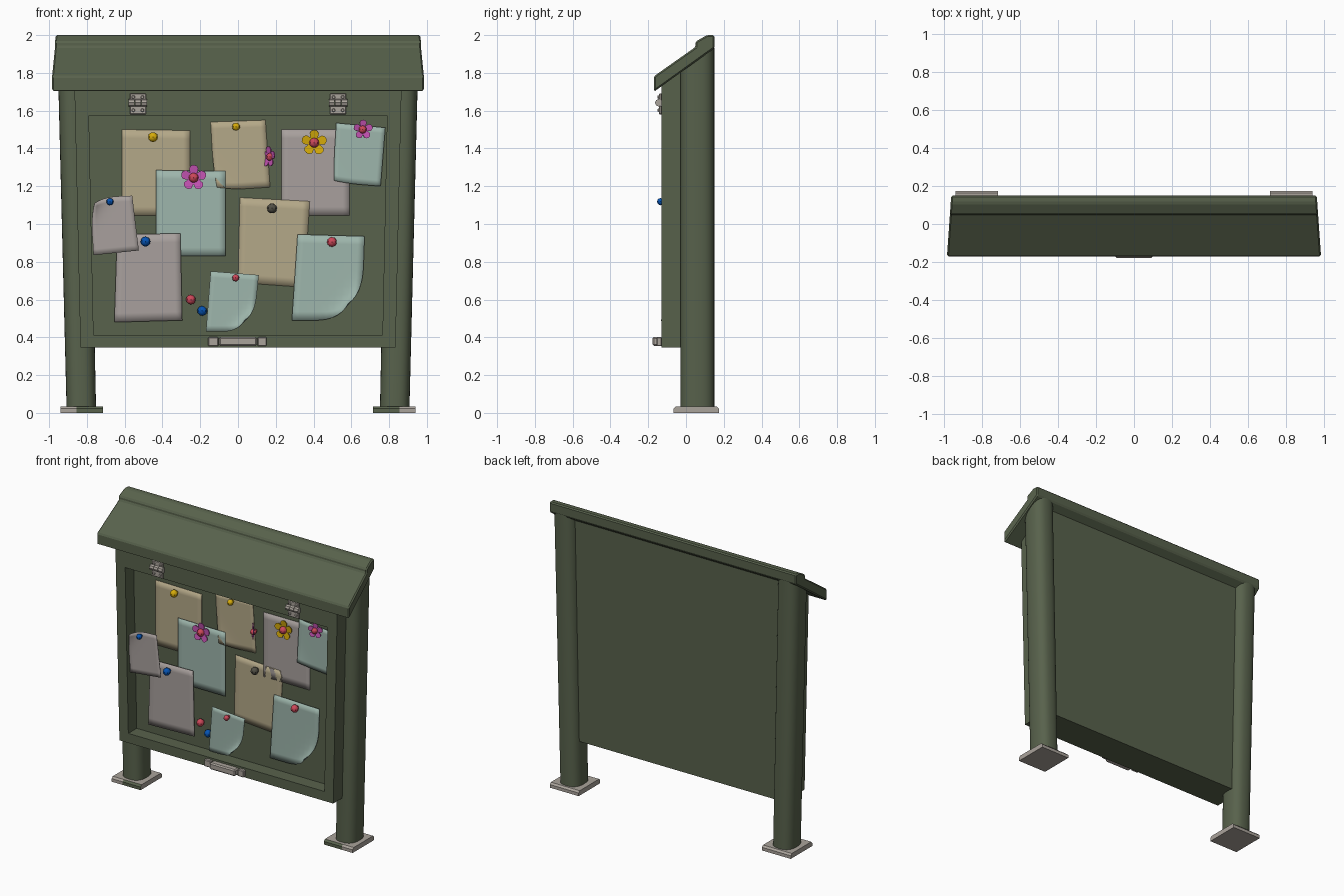
import bpy, bmesh, math
from mathutils import Matrix, Vector

if "Cube" in bpy.data.objects:
    bpy.data.objects.remove(bpy.data.objects["Cube"])


def mat(name, r, g, b):
    m = bpy.data.materials.new(name)
    m.diffuse_color = [((c / 255 + 0.055) / 1.055) ** 2.4 for c in (r, g, b)] + [1]
    m.use_nodes = True
    m.node_tree.nodes["Principled BSDF"].inputs["Base Color"].default_value = m.diffuse_color
    return m


GREEN = mat("painted_green", 88, 98, 76)
METAL = mat("grey_metal", 170, 163, 155)
TAN = mat("tan_paper", 180, 168, 136)
TEAL = mat("teal_paper", 158, 182, 172)
GREY = mat("grey_paper", 168, 160, 157)
YELLOW = mat("yellow", 215, 172, 10)
PINK = mat("pink", 200, 85, 182)
RED = mat("red", 205, 72, 90)
BLUE = mat("blue", 5, 84, 180)
DARK = mat("dark_grey", 82, 80, 70)


def finish(bm, name, *mats, smooth=False, taper=False, bevel=0):
    if taper:  # whole stand flares slightly outwards with height
        for v in bm.verts:
            v.co.x *= 1 + 0.028 * v.co.z
    bmesh.ops.recalc_face_normals(bm, faces=bm.faces)
    me = bpy.data.meshes.new(name)
    bm.to_mesh(me)
    bm.free()
    ob = bpy.data.objects.new(name, me)
    bpy.context.collection.objects.link(ob)
    for m in mats:
        me.materials.append(m)
    if bevel:
        b = ob.modifiers.new("bevel", "BEVEL")
        b.width, b.segments, b.limit_method = bevel, 1, "ANGLE"
    if smooth:
        bpy.ops.object.select_all(action="DESELECT")
        ob.select_set(True)
        bpy.context.view_layer.objects.active = ob
        bpy.ops.object.shade_smooth_by_angle(angle=math.radians(40))
    return ob


def prism(profile, x0, x1):
    """Extrude a (y, z) profile along x."""
    bm = bmesh.new()
    f = bm.faces.new([bm.verts.new((x0, y, z)) for y, z in profile])
    r = bmesh.ops.extrude_face_region(bm, geom=[f])
    for v in r["geom"]:
        if isinstance(v, bmesh.types.BMVert):
            v.co.x = x1
    bmesh.ops.recalc_face_normals(bm, faces=bm.faces)
    return bm


def box(name, m, x0, x1, y0, y1, z0, z1, bevel=0):
    bm = prism([(y0, z0), (y1, z0), (y1, z1), (y0, z1)], x0, x1)
    return finish(bm, name, m, bevel=bevel)


def roof_under(y):
    return 1.70 + 0.72 * (y + 0.17)


# Cabinet body with a recessed display opening
bm = prism([(-0.13, 0.345), (0.10, 0.345), (0.10, roof_under(0.10) + 0.01),
            (-0.13, roof_under(-0.13) + 0.01)], -0.826, 0.826)
front = min(bm.faces, key=lambda f: f.calc_center_median().y)
bmesh.ops.inset_individual(bm, faces=[front], thickness=0.07)
for v in front.verts:
    v.co.x = math.copysign(0.756, v.co.x)
    v.co.z = 1.575 if v.co.z > 1 else 0.412
r = bmesh.ops.extrude_discrete_faces(bm, faces=[front])
for v in r["faces"][0].verts:
    v.co.y = -0.036
finish(bm, "cabinet_body", GREEN, taper=True)

# Sloped roof with ridge cap, narrowing to the back
bm = prism([(-0.17, 1.70), (0.15, 1.93), (0.15, 2.0), (0.11, 2.0),
            (0.05, 1.965), (0.05, 1.937), (-0.17, 1.782)], -1, 1)
for v in bm.verts:
    v.co.x *= 0.985 - 0.07 * (v.co.y + 0.17)
finish(bm, "roof", GREEN, bevel=0.008)

for s, side in ((-1, "left"), (1, "right")):
    # Rounded post, top cut along the roof slope
    bm = bmesh.new()
    rings = [[], []]
    for i in range(32):
        a = math.tau * i / 32
        c, d = math.cos(a), math.sin(a)
        px = s * 0.829 + 0.078 * math.copysign(abs(c) ** 0.78, c)
        py = 0.06 + 0.09 * math.copysign(abs(d) ** 0.78, d)
        rings[0].append(bm.verts.new((px, py, 0.02)))
        rings[1].append(bm.verts.new((px, py, roof_under(py) + 0.005)))
    for i in range(32):
        j = (i + 1) % 32
        bm.faces.new((rings[0][i], rings[0][j], rings[1][j], rings[1][i]))
    for ring in rings:
        bm.faces.new(ring)
    finish(bm, side + "_post", GREEN, smooth=True, taper=True)

    # Foot plate: chamfered top, inner part of the front edge painted green
    bm = prism([(-0.065, 0), (0.175, 0), (0.175, 0.022), (0.163, 0.034),
                (-0.053, 0.034), (-0.065, 0.022)], s * 0.715, s * 0.94)
    bmesh.ops.bisect_plane(bm, geom=bm.verts[:] + bm.edges[:] + bm.faces[:],
                           plane_co=(s * 0.855, 0, 0), plane_no=(1, 0, 0))
    for f in bm.faces:
        f.material_index = int(f.normal.y < -0.5 and abs(f.calc_center_median().x) < 0.855)
    finish(bm, side + "_foot_plate", METAL, GREEN)

    # Hinge: two leaves, knuckle and screws
    hx = s * 0.53
    for k, (z0, z1) in enumerate(((1.58, 1.625), (1.652, 1.692))):
        box(f"{side}_hinge_leaf_{k}", METAL, hx - 0.043, hx + 0.043, -0.143, -0.128, z0, z1, 0.004)
        for dx in (-0.024, 0.024):
            bm = bmesh.new()
            bmesh.ops.create_cone(bm, cap_ends=True, segments=8, radius1=0.010, radius2=0.007, depth=0.01,
                                  matrix=Matrix.Translation((hx + dx, -0.146, (z0 + z1) / 2)) @ Matrix.Rotation(math.pi / 2, 4, "X"))
            finish(bm, f"{side}_hinge_screw", METAL)
    for k in (-1, 0, 1):
        bm = bmesh.new()
        bmesh.ops.create_cone(bm, cap_ends=True, segments=8, radius1=0.02, radius2=0.02, depth=0.031,
                              matrix=Matrix.Translation((hx + k * 0.034, -0.144, 1.642)) @ Matrix.Rotation(math.pi / 2, 4, "Y"))
        finish(bm, f"{side}_hinge_knuckle", METAL)

# Latch handle under the opening
box("latch_grip", METAL, -0.10, 0.10, -0.178, -0.128, 0.355, 0.402, 0.008)
box("latch_left_tab", METAL, -0.158, -0.104, -0.155, -0.128, 0.353, 0.402, 0.005)
box("latch_right_tab", METAL, 0.104, 0.152, -0.155, -0.128, 0.353, 0.402, 0.005)


# Paper notices: corners (x, z) clockwise from top left, one corner curled
def paper(name, m, y, corners, curl=None, amount=0.0):
    tl, tr, br, bl = (Vector(c) for c in corners)
    n = 10
    bm = bmesh.new()
    g = []
    for i in range(n + 1):
        for j in range(n + 1):
            u, v, lift = j / n, i / n, 0.0
            if curl:
                cu, cv = curl
                d = max(0, 0.65 - abs(u - cu) - abs(v - cv))
                lift = 0.1 * amount * d * d
                u += (1 - 2 * cu) * 0.4 * amount * d * d
                v += (1 - 2 * cv) * 0.4 * amount * d * d
            p = (tl * (1 - u) + tr * u) * (1 - v) + (bl * (1 - u) + br * u) * v
            g.append(bm.verts.new((p.x, y - lift, p.y)))
    for i in range(n):
        for j in range(n):
            a = i * (n + 1) + j
            bm.faces.new((g[a], g[a + 1], g[a + n + 2], g[a + n + 1]))
    ob = finish(bm, name, m, smooth=True)
    t = ob.modifiers.new("thickness", "SOLIDIFY")
    t.thickness = 0.003


paper("tan_notice_left", TAN, -0.041, [(-.615, 1.5), (-.255, 1.495), (-.255, 1.045), (-.615, 1.045)])
paper("tan_notice_top", TAN, -0.043, [(-.145, 1.54), (.145, 1.55), (.17, 1.195), (-.125, 1.175)], (0, 1), 0.3)
paper("tan_notice_low", TAN, -0.042, [(.01, 1.14), (.38, 1.12), (.35, .665), (0, .69)])
paper("grey_notice_right", GREY, -0.042, [(.23, 1.5), (.59, 1.5), (.59, 1.045), (.23, 1.045)])
paper("teal_notice_middle", TEAL, -0.05, [(-.435, 1.285), (-.065, 1.28), (-.065, .83), (-.435, .83)])
paper("teal_notice_right", TEAL, -0.06, [(.52, 1.535), (.78, 1.51), (.755, 1.2), (.5, 1.22)], (0, 1), 0.2)
paper("grey_notice_low", GREY, -0.065, [(-.64, .945), (-.305, .95), (-.295, .49), (-.655, .48)])
paper("teal_notice_large", TEAL, -0.05, [(.315, .945), (.67, .935), (.655, .49), (.285, .49)], (1, 1), 1.2)
paper("teal_notice_small", TEAL, -0.082, [(-.145, .75), (.11, .73), (.08, .43), (-.17, .43)], (1, 1), 1.2)
paper("grey_notice_small", GREY, -0.105, [(-.785, 1.14), (-.56, 1.15), (-.525, .86), (-.765, .835)], (0, 0), 0.6)


# Flower with five thin petals around a pin
def flower(m, x, y, z, r, turn):
    bm = bmesh.new()
    for k in range(5):
        a = math.tau * k / 5 + 0.3
        c = Vector((math.cos(a), 0, math.sin(a)))
        t = Vector((-c.z, 0, c.x))
        pts = [(0, -.1), (.45, -.3), (.75, -.36), (.95, -.2), (1, 0),
               (.95, .2), (.75, .36), (.45, .3), (0, .1)]
        f = bm.faces.new([bm.verts.new((c * p + t * q) * r - Vector((0, .15 * p * r + .0005 * k, 0)))
                          for p, q in pts])
        ret = bmesh.ops.extrude_face_region(bm, geom=[f])
        for v in ret["geom"]:
            if isinstance(v, bmesh.types.BMVert):
                v.co.y -= 0.006
    bm.transform(Matrix.Translation((x, y, z)) @ Matrix.Rotation(turn, 4, "Z"))
    finish(bm, "flower_petals", m)


# Push pins: x, z, base y, radius, colour, flower colour, flower radius, flower turn
for x, z, y, r, m, fm, fr, turn in (
        (-.45, 1.46, -.045, .026, YELLOW, None, 0, 0),
        (-.01, 1.515, -.045, .021, YELLOW, None, 0, 0),
        (-.235, 1.245, -.052, .026, RED, PINK, .068, 0),
        (.17, 1.355, -.045, .021, RED, PINK, .055, -.9),
        (.403, 1.43, -.045, .026, RED, YELLOW, .068, 0),
        (.66, 1.50, -.062, .021, RED, PINK, .052, .2),
        (.18, 1.083, -.045, .026, DARK, None, 0, 0),
        (-.49, .907, -.067, .026, BLUE, None, 0, 0),
        (-.678, 1.118, -.107, .019, BLUE, None, 0, 0),
        (.497, .905, -.052, .026, RED, None, 0, 0),
        (-.012, .715, -.084, .019, RED, None, 0, 0),
        (-.25, .60, -.036, .026, RED, None, 0, 0),
        (-.19, .54, -.036, .026, BLUE, None, 0, 0)):
    bm = bmesh.new()
    bmesh.ops.create_uvsphere(bm, u_segments=8, v_segments=6, radius=r,
                              matrix=Matrix.Translation((x, y - 0.027, z)))
    bmesh.ops.create_cone(bm, cap_ends=True, segments=8, radius1=r * .5, radius2=r * .5, depth=0.028,
                          matrix=Matrix.Translation((x, y - 0.013, z)) @ Matrix.Rotation(math.pi / 2, 4, "X"))
    finish(bm, "push_pin", m, smooth=True)
    if fm:
        flower(fm, x, y - 0.012, z, fr, turn)
